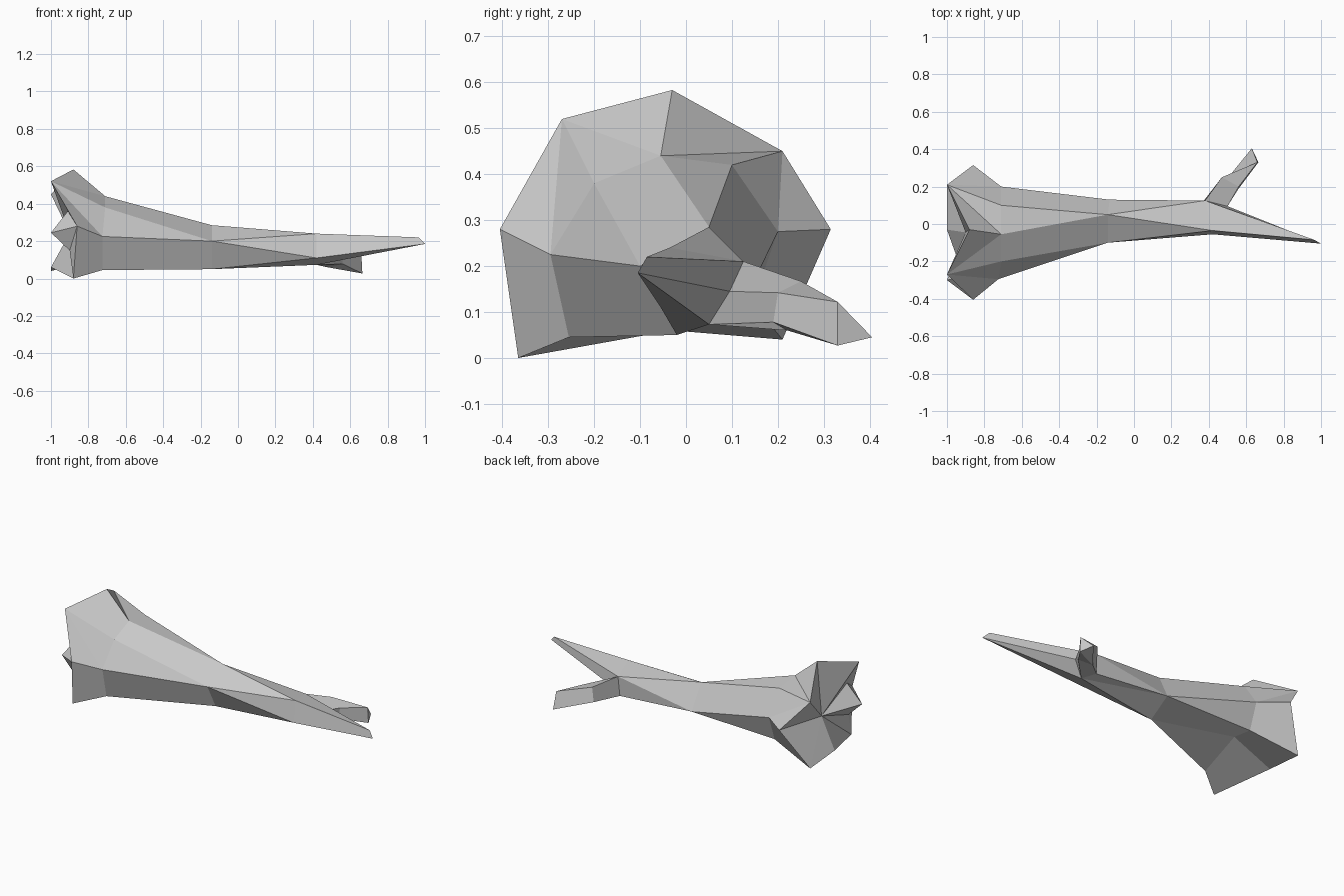
import bpy
import bmesh

cube = bpy.data.objects.get("Cube")
if cube:
    bpy.data.objects.remove(cube, do_unlink=True)

bm = bmesh.new()


def ring(*points):
    return [bm.verts.new(point) for point in points]


def face(*corners):
    bm.faces.new(corners)


def stitch(first, second, steps):
    """Skin two closed rings: a / b advances one ring, q advances both."""
    i = j = 0
    for step in steps:
        here, there = first[i % len(first)], second[j % len(second)]
        ahead = first[(i + 1) % len(first)]
        across = second[(j + 1) % len(second)]
        if step == "a":
            face(here, there, ahead)
        elif step == "b":
            face(here, there, across)
        else:
            face(here, there, across, ahead)
        i += step in "aq"
        j += step in "bq"


def fan(centre, rim, closed=False):
    for here, there in zip(rim, rim[1:] + rim[:1] if closed else rim[1:]):
        face(centre, here, there)


# Flared broken rim of the trunk
rim = ring((-.86, -.405, .28), (-1, -.27, .52), (-.88, -.03, .583), (-1, .21, .45),
           (-.86, .315, .28), (-1, .21, .04), (-1, -.03, .06), (-.88, -.365, 0))
# Fluted collar below the rim
collar = ring((-.725, -.295, .225), (-.71, -.2, .38), (-.71, -.055, .44), (-.71, .1, .42),
              (-.71, .2, .275), (-.71, .145, .12), (-.72, 0, .147), (-.725, -.255, .045))
# Four-sided waist
waist = ring((-.14, -.1, .2), (-.14, .05, .285), (-.13, .13, .13), (-.14, -.02, .05))
# Fork, where the side branch leaves the trunk
top, shoulder, heel, belly, flank = fork = ring(
    (.42, -.035, .24), (.38, .125, .21), (.37, .12, .09), (.42, .05, .073), (.42, -.055, .11))
crotch, = ring((.5, .095, .145))

stitch(collar, rim, "baabbaabqqqq")
stitch(waist, collar, "bqbqbqbq")
stitch(waist, fork, "ababbabab")

# Long pointed tip
tip = ring((.965, -.085, .22), (1, -.105, .185))
stitch([top, shoulder, crotch, belly, flank], tip, "aqaaq")

# Short side branch with a three-sided end
bend = ring((.47, .25, .167), (.56, .2, .142), (.56, .19, .078), (.48, .22, .06))
stub = ring((.66, .33, .122), (.665, .33, .027), (.63, .405, .045))
stitch([shoulder, crotch, belly, heel], bend, "qqqq")
stitch(bend, stub, "aqabq")
face(*stub)

# Hollow in the broken end, with one splinter standing out of it
hollow, upper, splinter, lower = ring(
    (-.9, -.045, .242), (-.91, -.28, .36), (-1, -.3, .245), (-.9, -.31, .15))
fan(hollow, [upper] + rim[1:] + [lower, splinter], closed=True)
fan(rim[0], [rim[1], upper, splinter, lower, rim[-1]])

bmesh.ops.recalc_face_normals(bm, faces=bm.faces)
mesh = bpy.data.meshes.new("fallen_branch")
bm.to_mesh(mesh)
bm.free()

# Plain grey wood
wood = bpy.data.materials.new("pale_grey_wood")
wood.use_nodes = True
grey = (.6, .6, .6, 1)
wood.diffuse_color = grey
wood.node_tree.nodes["Principled BSDF"].inputs["Base Color"].default_value = grey
mesh.materials.append(wood)

branch = bpy.data.objects.new("fallen_branch", mesh)
bpy.context.collection.objects.link(branch)
